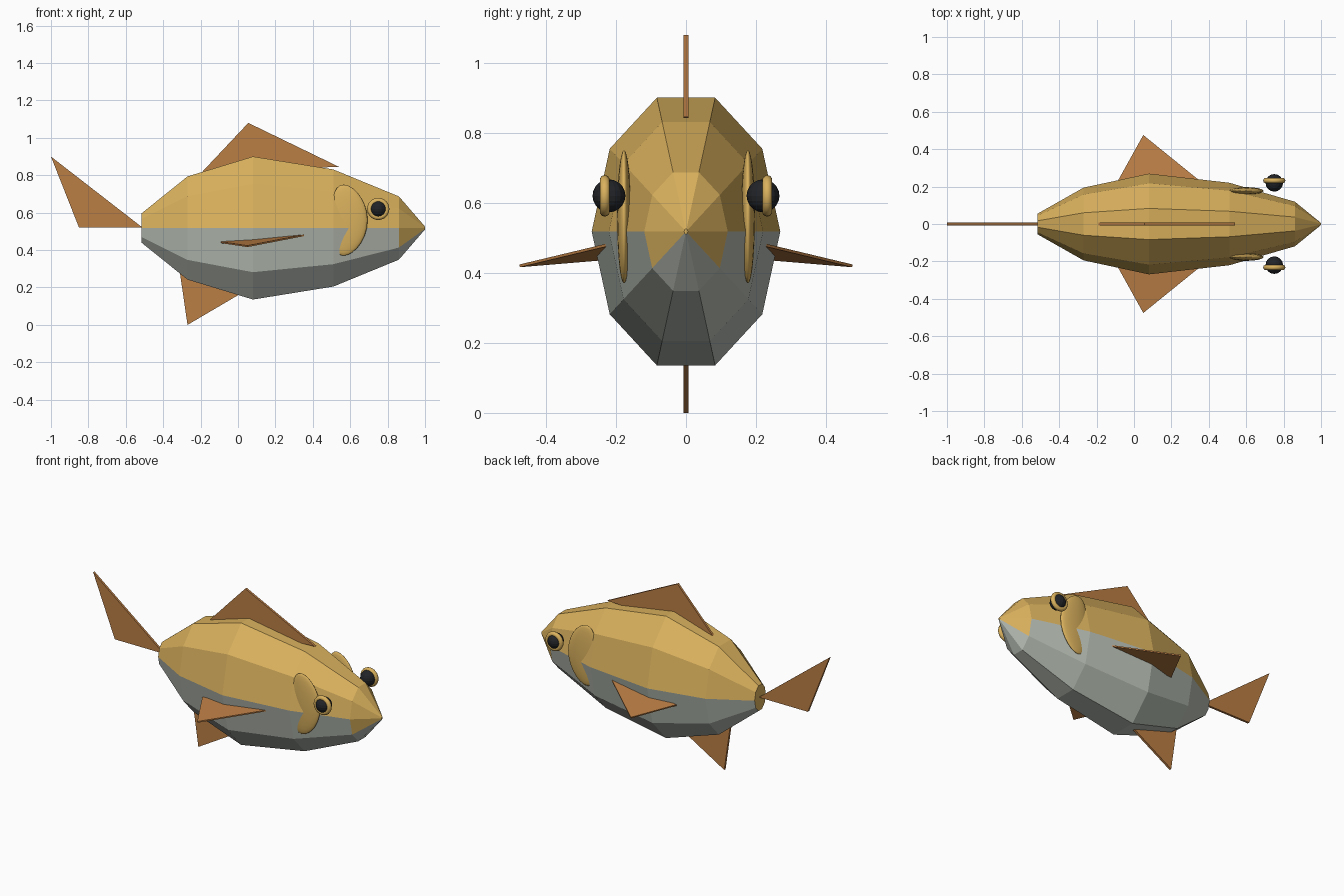
import bpy, bmesh, math
from mathutils import Vector

if "Cube" in bpy.data.objects:
    bpy.data.objects.remove(bpy.data.objects["Cube"])


def material(name, rgb):
    m = bpy.data.materials.new(name)
    m.diffuse_color = (*rgb, 1)
    m.use_nodes = True
    m.node_tree.nodes["Principled BSDF"].inputs["Base Color"].default_value = m.diffuse_color
    return m


GOLD = material("gold", (0.70, 0.44, 0.11))
SILVER = material("silver", (0.48, 0.52, 0.46))
AMBER = material("fin_amber", (0.50, 0.21, 0.06))
BLACK = material("black", (0.015, 0.017, 0.02))


def finish(name, bm, *mats, smooth=False):
    bmesh.ops.recalc_face_normals(bm, faces=bm.faces)
    mesh = bpy.data.meshes.new(name)
    bm.to_mesh(mesh)
    bm.free()
    for m in mats:
        mesh.materials.append(m)
    for p in mesh.polygons:
        p.use_smooth = smooth
    obj = bpy.data.objects.new(name, mesh)
    bpy.context.collection.objects.link(obj)
    return obj


# Body: ten-sided rings (x, vertical radius) lofted from tail to nose
RINGS = [(-0.515, 0.083), (-0.27, 0.29), (0.08, 0.402),
         (0.51, 0.329), (0.86, 0.178), (1.0, 0.008)]
MID_Z, FLAT, SIDES = 0.518, 0.67, 10
bm = bmesh.new()
loops = []
for x, r in RINGS:
    angles = [math.tau * i / SIDES for i in range(SIDES)]
    loops.append([bm.verts.new((x, FLAT * r * math.cos(a), MID_Z + r * math.sin(a)))
                  for a in angles])
for a, b in zip(loops, loops[1:]):
    for i in range(SIDES):
        j = (i + 1) % SIDES
        bm.faces.new((a[i], a[j], b[j], b[i]))
bm.faces.new(loops[0])
bm.faces.new(loops[-1])
# Back is gold, belly is silver
for f in bm.faces:
    f.material_index = 0 if f.calc_center_median().z > 0.473 else 1
finish("body", bm, GOLD, SILVER)


def fin(name, corners, thickness):
    """Flat triangle given thickness about its own plane."""
    a, b, c = (Vector(p) for p in corners)
    n = (b - a).cross(c - a).normalized() * thickness / 2
    bm = bmesh.new()
    top = [bm.verts.new(p + n) for p in (a, b, c)]
    low = [bm.verts.new(p - n) for p in (a, b, c)]
    bm.faces.new(top)
    bm.faces.new(low[::-1])
    for i in range(3):
        j = (i + 1) % 3
        bm.faces.new((top[i], low[i], low[j], top[j]))
    finish(name, bm, AMBER)


# Fins on the centre line
fin("tail_fin", [(-1, 0, 0.9), (-0.85, 0, 0.52), (-0.51, 0, 0.52)], 0.014)
fin("dorsal_fin", [(-0.19, 0, 0.82), (0.055, 0, 1.08), (0.54, 0, 0.845)], 0.014)
fin("belly_fin", [(-0.27, 0, 0.0), (-0.315, 0, 0.31), (0.05, 0, 0.188)], 0.014)


def gill_cover(name, side):
    """Flattened ellipsoid bowed into a slight crescent."""
    bm = bmesh.new()
    bmesh.ops.create_uvsphere(bm, u_segments=24, v_segments=14, radius=1)
    for v in bm.verts:
        x, y, z = v.co
        v.co = (0.595 + 0.098 * x - 0.03 * z * z, side * (0.177 + 0.02 * y), 0.56 + 0.19 * z)
    finish(name, bm, GOLD, smooth=True)


def eye(name, side):
    bm = bmesh.new()
    bmesh.ops.create_uvsphere(bm, u_segments=16, v_segments=10, radius=0.047)
    ball = finish(name + "_ball", bm, BLACK)
    ball.location = (0.75, side * 0.22, 0.62)
    bpy.ops.mesh.primitive_torus_add(
        major_segments=24, minor_segments=10, major_radius=0.045, minor_radius=0.0145,
        location=(0.75, side * 0.232, 0.62), rotation=(math.pi / 2, 0, 0))
    ring = bpy.context.object
    ring.name = name + "_ring"
    ring.data.materials.append(GOLD)
    bpy.ops.object.shade_smooth()


# Paired parts on both sides
for label, s in (("right", -1), ("left", 1)):
    fin(label + "_side_fin", [(-0.09, s * 0.223, 0.441), (0.37, s * 0.216, 0.482),
                              (0.05, s * 0.475, 0.42)], 0.008)
    gill_cover(label + "_gill_cover", s)
    eye(label + "_eye", s)
